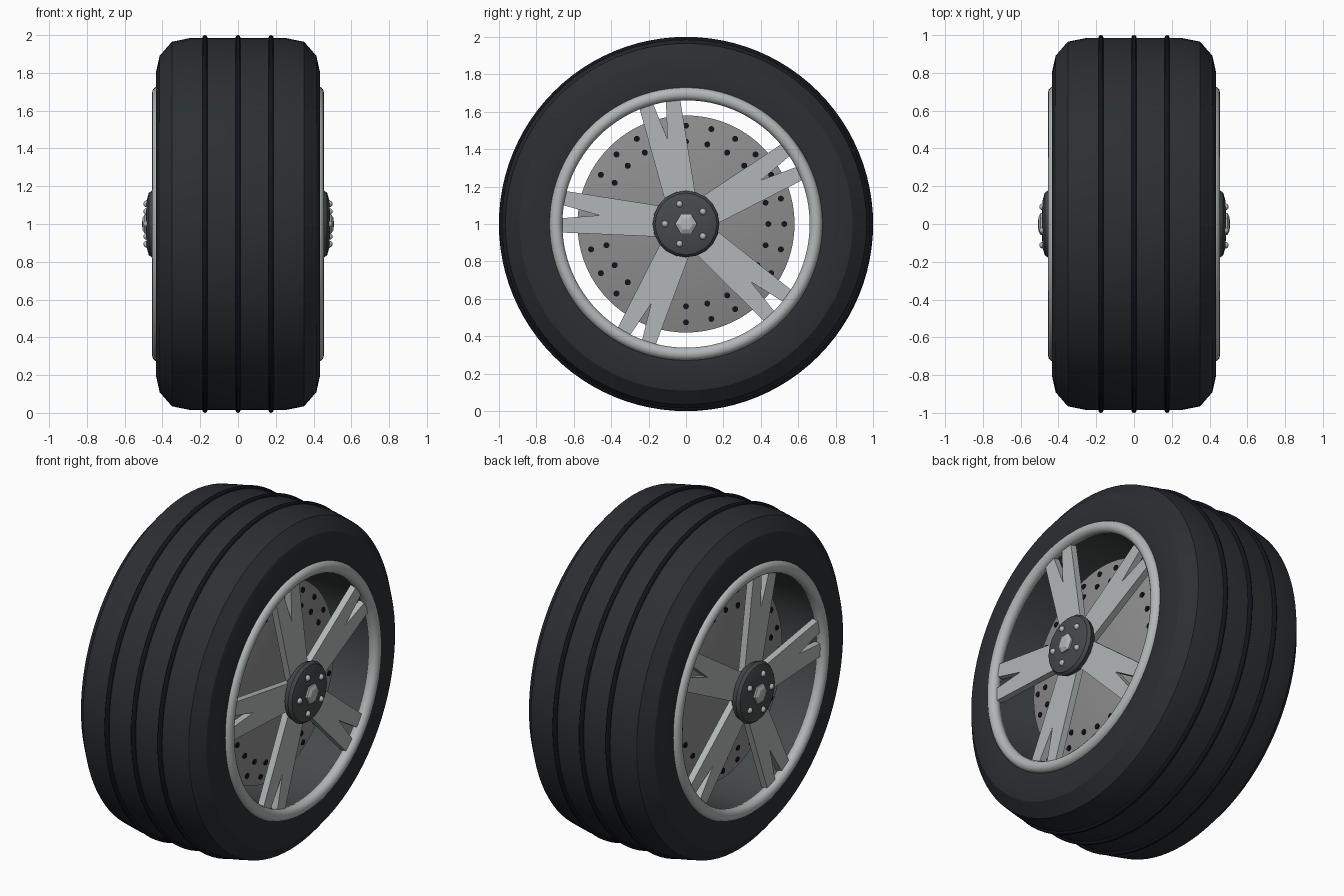
import bpy, bmesh
from math import sin, cos, pi, radians
from mathutils import Matrix, Vector

if "Cube" in bpy.data.objects:
    bpy.data.objects.remove(bpy.data.objects["Cube"])


def material(name, color):
    m = bpy.data.materials.new(name)
    m.diffuse_color = (*color, 1)
    m.use_nodes = True
    m.node_tree.nodes["Principled BSDF"].inputs["Base Color"].default_value = m.diffuse_color
    return m


RUBBER = material("rubber", (0.025, 0.028, 0.032))
BLACK = material("black", (0.006, 0.007, 0.011))
ALLOY = material("alloy", (0.45, 0.47, 0.47))
STEEL = material("steel", (0.27, 0.27, 0.27))
DARK = material("dark_metal", (0.06, 0.068, 0.07))


def finish(bm, name, mat, angle=30):
    """Write the mesh out, with the axle line raised to z = 1."""
    bmesh.ops.recalc_face_normals(bm, faces=bm.faces)
    me = bpy.data.meshes.new(name)
    bm.to_mesh(me)
    bm.free()
    ob = bpy.data.objects.new(name, me)
    bpy.context.collection.objects.link(ob)
    ob.location.z = 1
    me.materials.append(mat)
    bpy.ops.object.select_all(action='DESELECT')
    ob.select_set(True)
    bpy.context.view_layer.objects.active = ob
    if angle:
        bpy.ops.object.shade_smooth_by_angle(angle=radians(angle))
    return ob


def polar(x, r, a):
    return Vector((x, r * cos(a), r * sin(a)))


def lathe(name, profile, mat, steps=96, angle=30):
    """Spin a closed (x, radius) profile around the x axis."""
    bm = bmesh.new()
    rings = [[bm.verts.new(polar(x, r, 2 * pi * i / steps)) for x, r in profile]
             for i in range(steps)]
    n = len(profile)
    for i in range(steps):
        a, b = rings[i], rings[(i + 1) % steps]
        for j in range(n):
            k = (j + 1) % n
            bm.faces.new((a[j], a[k], b[k], b[j]))
    bmesh.ops.remove_doubles(bm, verts=bm.verts, dist=1e-5)
    return finish(bm, name, mat, angle)


def circle(x, r, minor, n=14):
    return [(x + minor * cos(2 * pi * i / n), r + minor * sin(2 * pi * i / n)) for i in range(n)]


def pegs(bm, points, r, depth, segs):
    """Short cylinders along x."""
    for p in points:
        bmesh.ops.create_cone(bm, cap_ends=True, segments=segs, radius1=r, radius2=r, depth=depth,
                              matrix=Matrix.Translation(p) @ Matrix.Rotation(pi / 2, 4, 'Y'))


# Tyre: hollow ring with chamfered shoulders
half = [(0.40, 0.675), (0.425, 0.72), (0.435, 0.80), (0.415, 0.89), (0.35, 0.965), (0.25, 0.985)]
lathe("tyre", half + [(-x, r) for x, r in reversed(half)], RUBBER, angle=20)

# Thin tread ribs
for i, x in enumerate((-0.175, 0, 0.175)):
    lathe(f"tread_rib_{i + 1}", circle(x, 0.986, 0.014, 8), BLACK, angle=60)

# Inner rim barrel
lathe("rim_barrel", [(-0.41, 0.667), (0.41, 0.667), (0.41, 0.68), (-0.41, 0.68)], DARK)

for s, side in ((1, "right"), (-1, "left")):
    # Rounded rim lip
    lathe(f"rim_lip_{side}", circle(s * 0.42, 0.695, 0.035), ALLOY, angle=60)

    # Shallow conical brake disc
    lathe(f"brake_disc_{side}", [(s * 0.36, 0), (s * 0.23, 0.58), (s * 0.20, 0.58), (s * 0.20, 0)], STEEL)

    # Drilled holes, shown as dark dots on the cone
    bm = bmesh.new()
    for r in (0.44, 0.525):
        x = s * (0.36 - 0.13 * r / 0.58)
        pegs(bm, [polar(x, r, radians(15 * i)) for i in range(24)], 0.016, 0.012, 12)
    finish(bm, f"disc_holes_{side}", BLACK)

    # Five forked spokes
    bm = bmesh.new()
    outline = [(0.06, -0.078), (0.67, -0.112), (0.67, -0.036), (0.465, 0),
               (0.67, 0.036), (0.67, 0.112), (0.06, 0.078)]
    for k in range(5):
        rot = Matrix.Rotation(radians(102.3 + 72 * k), 3, 'X')
        front, back = [[bm.verts.new(rot @ Vector((s * x, u, v))) for u, v in outline]
                       for x in (0.425, 0.385)]
        bm.faces.new(front)
        bm.faces.new(back)
        for j in range(len(outline)):
            n = (j + 1) % len(outline)
            bm.faces.new((front[j], front[n], back[n], back[j]))
    finish(bm, f"spokes_{side}", ALLOY, angle=0)

    # Hub cap with bevelled edge
    lathe(f"hub_cap_{side}", [(s * x, r) for x, r in
          ((0.36, 0), (0.36, 0.10), (0.42, 0.165), (0.455, 0.178), (0.472, 0.165), (0.485, 0.12), (0.487, 0))],
          DARK, steps=20)

    # Domed hexagonal centre nut
    lathe(f"centre_nut_{side}", [(s * x, r) for x, r in
          ((0.47, 0), (0.47, 0.06), (0.495, 0.058), (0.506, 0.035), (0.508, 0))], ALLOY, steps=6, angle=15)

    # Wheel bolts
    bm = bmesh.new()
    for k in range(5):
        bmesh.ops.create_uvsphere(bm, u_segments=14, v_segments=8, radius=0.018,
                                  matrix=Matrix.Translation(polar(s * 0.483, 0.112, radians(36 + 72 * k))))
    finish(bm, f"wheel_bolts_{side}", ALLOY, angle=60)
